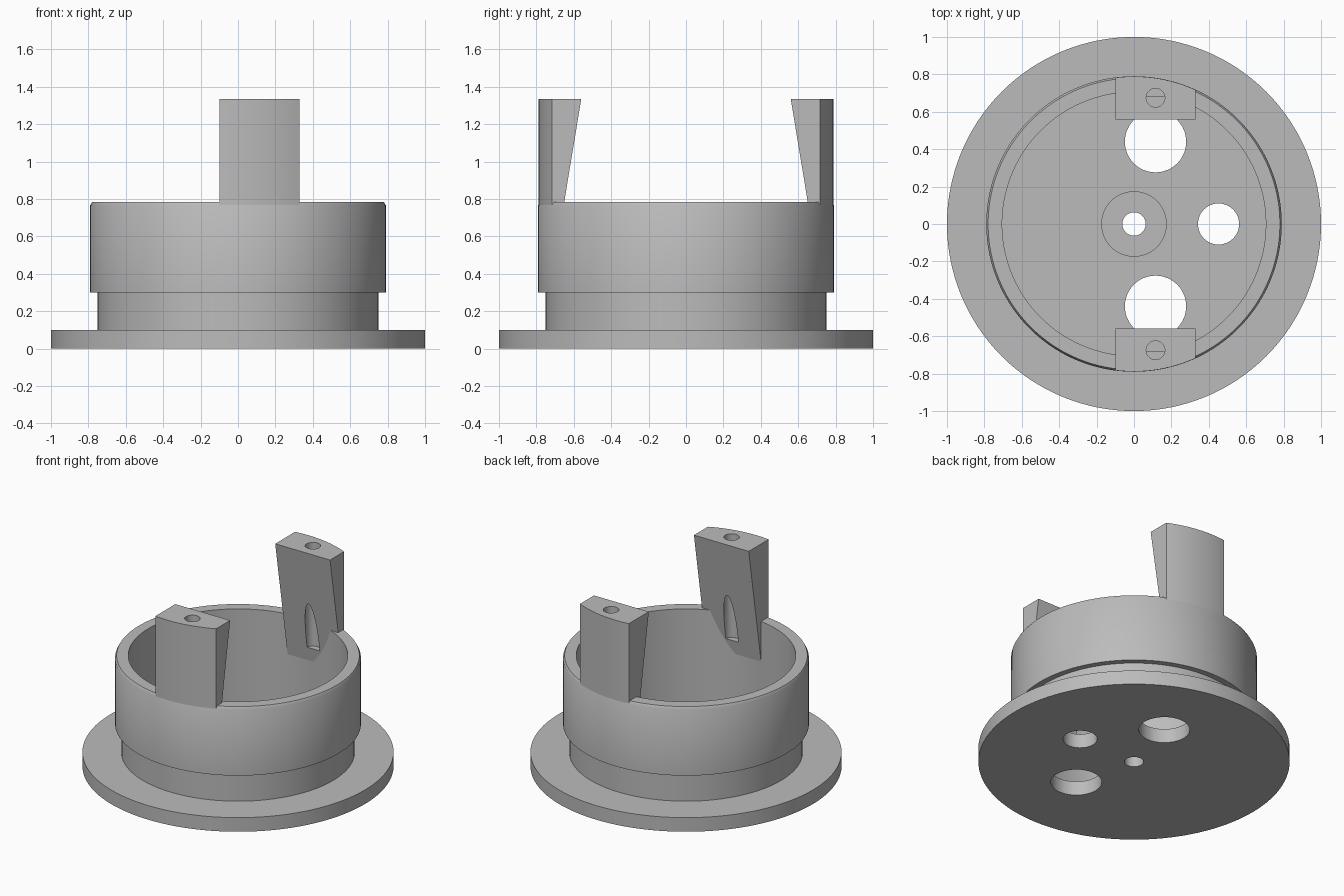
import bpy, bmesh, math
from mathutils import Matrix

old = bpy.data.objects.get("Cube")
if old:
    bpy.data.objects.remove(old, do_unlink=True)

SEG = 128
TOP = 1.335
POST_X = (-0.10, 0.33)
POST_MID = sum(POST_X) / 2

grey = bpy.data.materials.new("plain grey")
grey.use_nodes = True
GREY = (0.5, 0.5, 0.5, 1)
grey.diffuse_color = GREY
grey.node_tree.nodes["Principled BSDF"].inputs["Base Color"].default_value = GREY


def make_object(name, bm):
    bmesh.ops.recalc_face_normals(bm, faces=bm.faces)
    mesh = bpy.data.meshes.new(name)
    bm.to_mesh(mesh)
    bm.free()
    mesh.materials.append(grey)
    obj = bpy.data.objects.new(name, mesh)
    bpy.context.collection.objects.link(obj)
    return obj


def lathe(name, profile):
    """Revolve a closed (radius, height) profile about z."""
    bm = bmesh.new()
    verts = [bm.verts.new((r, 0, z)) for r, z in profile]
    edges = [bm.edges.new((v, verts[i - 1])) for i, v in enumerate(verts)]
    bmesh.ops.spin(bm, geom=verts + edges, cent=(0, 0, 0), axis=(0, 0, 1),
                   angle=math.tau, steps=SEG, use_merge=True)
    bmesh.ops.remove_doubles(bm, verts=bm.verts, dist=1e-5)
    return make_object(name, bm)


def cylinder(name, x, y, radius, low, high, sides=48):
    bm = bmesh.new()
    bmesh.ops.create_cone(bm, cap_ends=True, segments=sides, radius1=radius,
                          radius2=radius, depth=high - low,
                          matrix=Matrix.Translation((x, y, (low + high) / 2)))
    return make_object(name, bm)


def boolean(obj, tool, operation):
    """Apply a boolean and throw the tool away."""
    mod = obj.modifiers.new(operation.lower(), "BOOLEAN")
    mod.operation, mod.solver, mod.object = operation, "EXACT", tool
    graph = bpy.context.evaluated_depsgraph_get()
    mesh = bpy.data.meshes.new_from_object(obj.evaluated_get(graph))
    obj.modifiers.clear()
    obj.data = mesh
    bpy.data.objects.remove(tool, do_unlink=True)


def smooth(obj):
    bpy.ops.object.select_all(action="DESELECT")
    obj.select_set(True)
    bpy.context.view_layer.objects.active = obj
    bpy.ops.object.shade_smooth_by_angle(angle=math.radians(30))


def screw_hole(side):
    return cylinder("screw_cutter", POST_MID, side * 0.675, 0.05, 0.6, 1.5, 32)


# Flanged cup with a recessed neck, chamfered rim, floor and centre boss
cup = lathe("flanged_cup", [
    (0.062, 0), (1, 0), (1, 0.1), (0.75, 0.1), (0.75, 0.3), (0.79, 0.3),
    (0.79, 0.767), (0.78, 0.785), (0.705, 0.785), (0.705, 0.1),
    (0.175, 0.1), (0.175, 0.13), (0.062, 0.13)])

# Floor openings
for x, y, radius in ((POST_MID, 0.44, 0.164), (POST_MID, -0.44, 0.164),
                     (0.452, 0, 0.11)):
    boolean(cup, cylinder("floor_cutter", x, y, radius, -0.1, 0.2), "DIFFERENCE")

# Tapered posts with curved backs, rising from the rim
for name, side in (("back_post", 1), ("front_post", -1)):
    bm = bmesh.new()
    section = [(0.56, TOP), (0.9, TOP), (0.9, 0.5), (0.698, 0.5)]
    face = bm.faces.new([bm.verts.new((POST_X[0], side * y, z)) for y, z in section])
    ext = bmesh.ops.extrude_face_region(bm, geom=[face])["geom"]
    bmesh.ops.translate(bm, vec=(POST_X[1] - POST_X[0], 0, 0),
                        verts=[g for g in ext if isinstance(g, bmesh.types.BMVert)])
    post = make_object(name, bm)
    boolean(post, cylinder("round_cutter", 0, 0, 0.789, 0.2, 2, SEG), "INTERSECT")
    boolean(post, screw_hole(side), "DIFFERENCE")
    boolean(cup, screw_hole(side), "DIFFERENCE")
    smooth(post)

smooth(cup)
